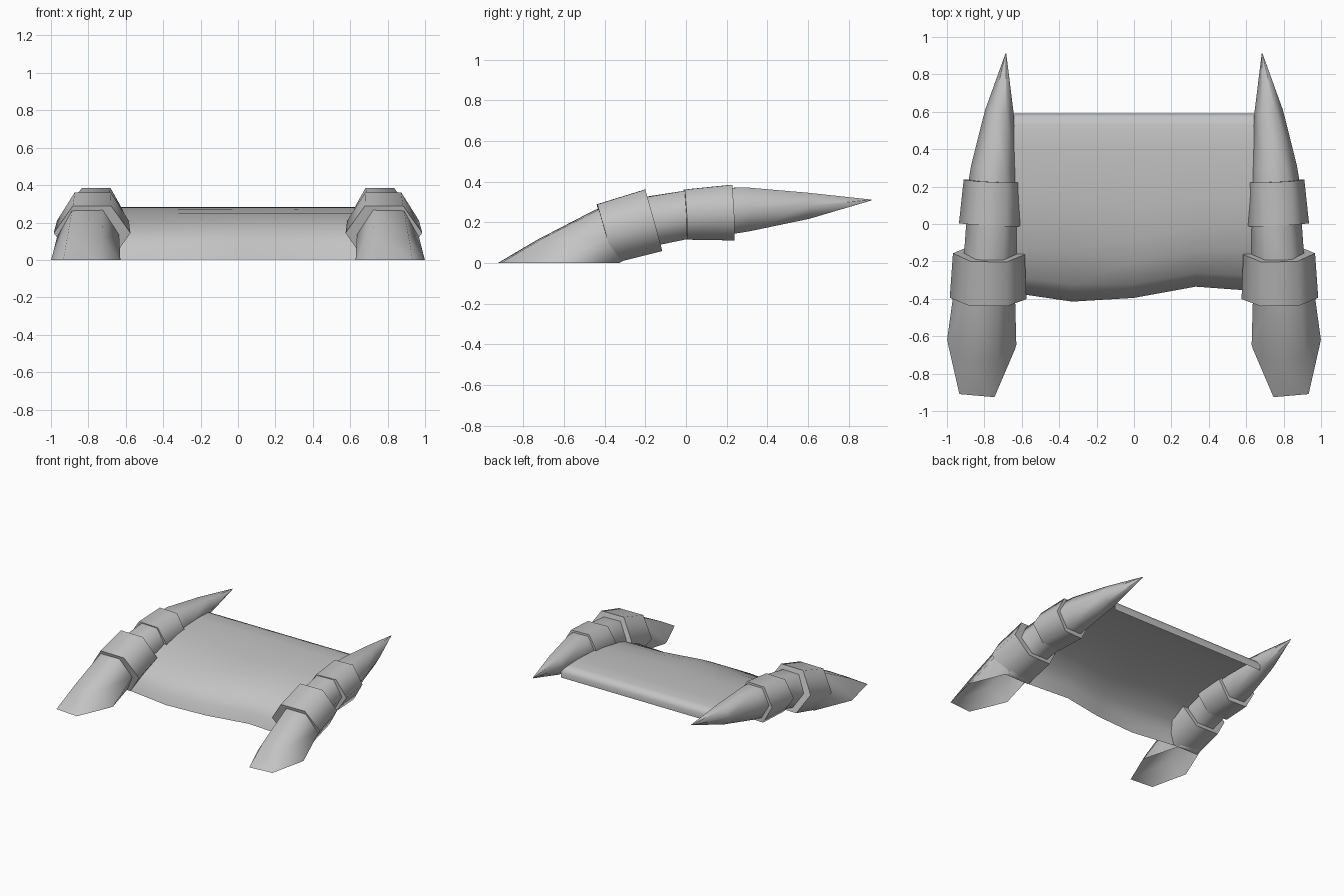
import bpy, bmesh, math
from mathutils import Vector

cube = bpy.data.objects.get("Cube")
if cube:
    bpy.data.objects.remove(cube, do_unlink=True)

grey = bpy.data.materials.new("plain grey")
grey.use_nodes = True
colour = (0.55, 0.55, 0.55, 1)
grey.diffuse_color = colour
grey.node_tree.nodes["Principled BSDF"].inputs["Base Color"].default_value = colour


def finish(name, bm, angle):
    mesh = bpy.data.meshes.new(name)
    bm.to_mesh(mesh)
    bm.free()
    mesh.materials.append(grey)
    obj = bpy.data.objects.new(name, mesh)
    bpy.context.collection.objects.link(obj)
    bpy.ops.object.select_all(action="DESELECT")
    obj.select_set(True)
    bpy.context.view_layer.objects.active = obj
    bpy.ops.object.shade_smooth_by_angle(angle=math.radians(angle))


def loft(name, stations, side, cut=False):
    """Six-sided tube through (x, y, z, half width, half height) stations."""
    bm = bmesh.new()
    points = [Vector((side * s[0], s[1], s[2])) for s in stations]
    rings = []
    for i, p in enumerate(points):
        along = (points[min(i + 1, len(points) - 1)] - points[max(i - 1, 0)]).normalized()
        across = along.cross(Vector((0, 0, 1))).normalized()
        up = across.cross(along)
        half_width, half_height = stations[i][3:]
        ring = []
        for k in range(6):
            a = math.tau * k / 6
            ring.append(bm.verts.new(p + across * half_width * math.cos(a)
                                     + up * half_height * math.sin(a) / math.sin(math.pi / 3)))
        rings.append(ring)
    for a, b in zip(rings, rings[1:]):
        for k in range(6):
            j = (k + 1) % 6
            bm.faces.new((a[k], a[j], b[j], b[k]))
    bm.faces.new(rings[0])
    bm.faces.new(rings[-1])
    bmesh.ops.recalc_face_normals(bm, faces=bm.faces[:])
    # Hollow foot, open where the tusk meets the ground
    if cut:
        bmesh.ops.bisect_plane(bm, geom=bm.verts[:] + bm.edges[:] + bm.faces[:], dist=1e-5,
                               plane_co=(0, 0, 0), plane_no=(0, 0, -1), clear_outer=True)
    finish(name, bm, 72)


# Tusks and their two bands
tusk = [(0.85, -1.02, -0.23, 0.19, 0.146), (0.815, -0.65, -0.01, 0.187, 0.145),
        (0.80, -0.38, 0.135, 0.165, 0.14), (0.77, -0.18, 0.205, 0.14, 0.122),
        (0.76, 0.0, 0.237, 0.137, 0.118), (0.76, 0.15, 0.25, 0.137, 0.118),
        (0.75, 0.30, 0.264, 0.122, 0.108), (0.72, 0.60, 0.282, 0.077, 0.064),
        (0.685, 0.912, 0.31, 0.002, 0.002)]
front_band = [(0.78, -0.398, 0.144, 0.205, 0.15), (0.776, -0.16, 0.21, 0.192, 0.157)]
back_band = [(0.769, -0.004, 0.238, 0.167, 0.123), (0.758, 0.23, 0.248, 0.153, 0.137)]
for side, label in ((1, "left"), (-1, "right")):
    loft(label + "_tusk", tusk, side, cut=True)
    loft(label + "_front_band", front_band, side)
    loft(label + "_back_band", back_band, side)

# Hide stretched between the tusks: ragged hanging hem in front, rolled lip at the back
columns = [-0.67, -0.33, 0.0, 0.33, 0.67]
front_wave = [0.03, -0.02, 0.0, 0.06, 0.035]
ridge_wave = [0.0, 0.0, -0.08, -0.02, 0.0]
# Each row: y, z, share of front wave, share of ridge wave
rows = [(-0.395, 0.003, 1, 0), (-0.365, 0.08, 1, 0), (-0.305, 0.147, 0.8, 0.2),
        (-0.15, 0.21, 0.3, 0.7), (0.0, 0.25, 0, 1), (0.14, 0.27, 0, 0.5),
        (0.28, 0.279, 0, 0.2), (0.42, 0.282, 0, 0), (0.53, 0.278, 0, 0),
        (0.575, 0.265, 0, 0), (0.59, 0.235, 0, 0), (0.588, 0.195, 0, 0)]
bm = bmesh.new()
grid = [[bm.verts.new((x, y + f * front_wave[i] + r * ridge_wave[i], z))
         for i, x in enumerate(columns)] for y, z, f, r in rows]
for a, b in zip(grid, grid[1:]):
    for i in range(len(columns) - 1):
        bm.faces.new((a[i], a[i + 1], b[i + 1], b[i]))
finish("stretched_hide", bm, 60)
